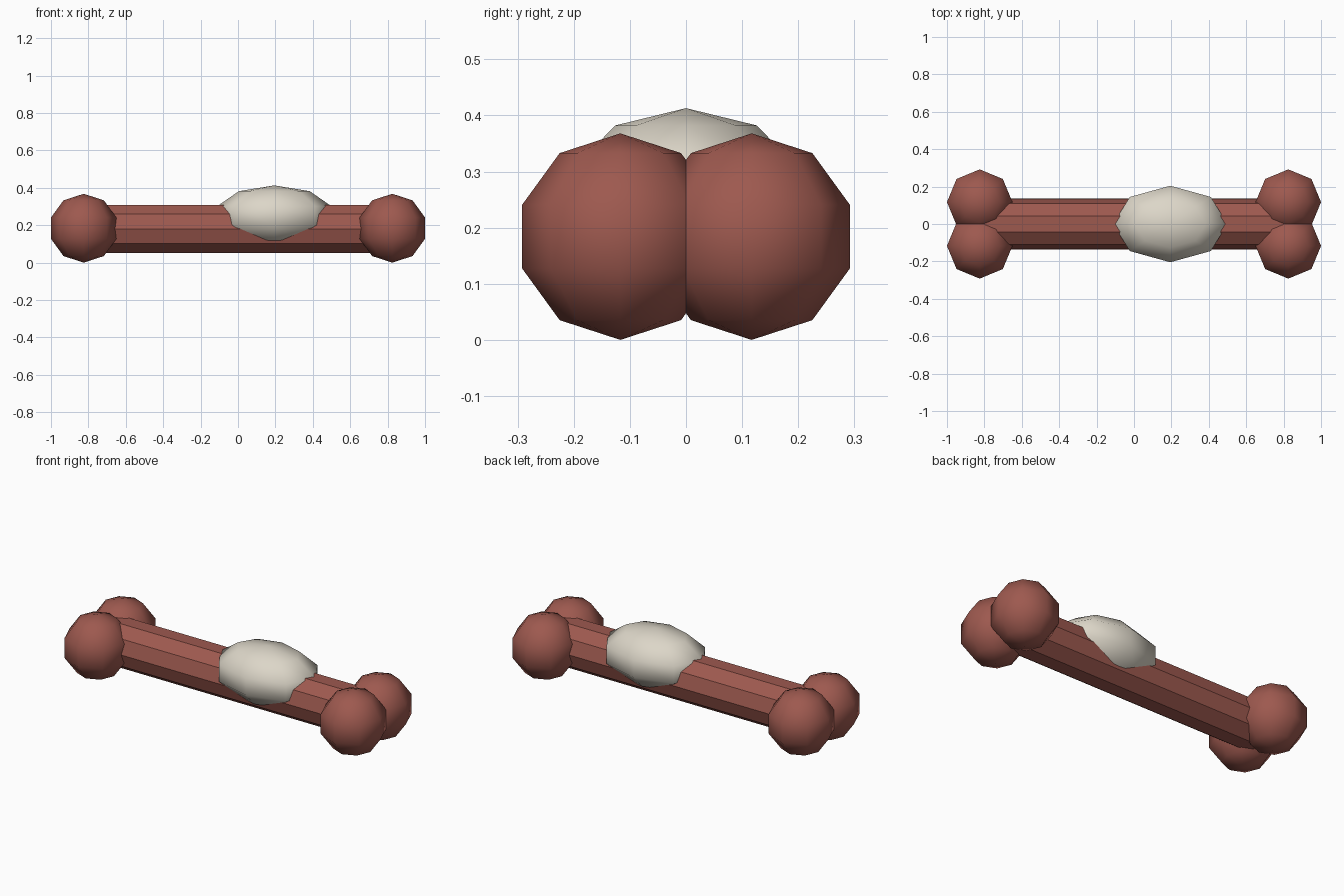
import bpy
import math

cube = bpy.data.objects.get("Cube")
if cube:
    bpy.data.objects.remove(cube, do_unlink=True)


def make_material(name, colour):
    mat = bpy.data.materials.new(name)
    mat.use_nodes = True
    mat.diffuse_color = colour
    mat.node_tree.nodes["Principled BSDF"].inputs["Base Color"].default_value = colour
    return mat


def faceted_ball(name, location, scale, mat):
    """Low-poly ball with smooth shading."""
    bpy.ops.mesh.primitive_uv_sphere_add(segments=8, ring_count=5, radius=1, location=location)
    ball = bpy.context.object
    ball.name = name
    ball.scale = scale
    bpy.ops.object.transform_apply(location=False, rotation=False, scale=True)
    bpy.ops.object.shade_smooth()
    ball.data.materials.append(mat)
    return ball


brown = make_material("reddish_brown", (0.34, 0.1, 0.078, 1))
cream = make_material("cream", (0.72, 0.675, 0.58, 1))

# Ten-sided shaft lying along x, with corners on its front and back
bpy.ops.mesh.primitive_cylinder_add(
    vertices=10, radius=0.135, depth=1.6, location=(0, 0, 0.181),
    rotation=(0, math.pi / 2, 0))
shaft = bpy.context.object
shaft.name = "shaft"
shaft.data.materials.append(brown)

# Pair of knobs at each end
KNOB = 0.184
for side, x in (("left", 0.825), ("right", -0.825)):
    for place, y in (("front", -0.117), ("back", 0.117)):
        faceted_ball(f"{side}_{place}_knob", (x, y, KNOB), (KNOB,) * 3, brown)

# Pale lump sunk into the top of the shaft
faceted_ball("pale_lump", (0.194, 0, 0.251), (0.322, 0.215, 0.162), cream)
